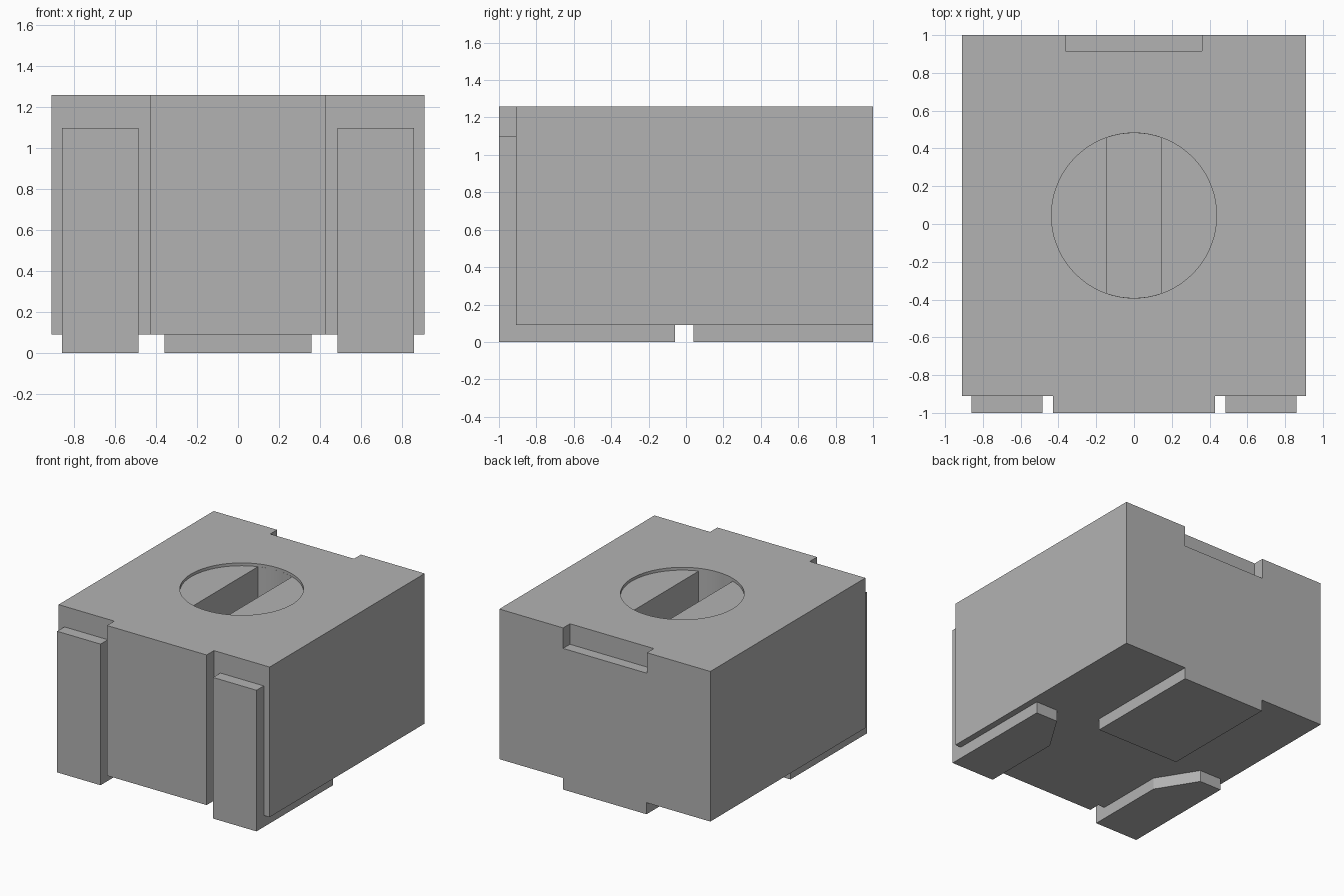
import bpy, math
from mathutils import Vector

if "Cube" in bpy.data.objects:
    bpy.data.objects.remove(bpy.data.objects["Cube"], do_unlink=True)

grey = bpy.data.materials.new("plain_grey")
grey.use_nodes = True
grey.diffuse_color = (0.448, 0.448, 0.448, 1)
grey.node_tree.nodes["Principled BSDF"].inputs["Base Color"].default_value = grey.diffuse_color

BASE, TOP, LEAD_TOP = 0.09, 1.26, 1.10
FRONT, STEP = -1.0, -0.91
CY, R = 0.045, 0.437


def prism(name, outline, low, high, axis="z"):
    """Extrude a counter-clockwise outline along z (xy points) or x (yz points)."""
    def place(p, h):
        return (p[0], p[1], h) if axis == "z" else (h, p[0], p[1])
    n = len(outline)
    verts = [place(p, h) for h in (low, high) for p in outline]
    faces = [tuple(reversed(range(n))), tuple(range(n, 2 * n))]
    faces += [(i, (i + 1) % n, n + (i + 1) % n, n + i) for i in range(n)]
    mesh = bpy.data.meshes.new(name)
    mesh.from_pydata(verts, [], faces)
    mesh.materials.append(grey)
    obj = bpy.data.objects.new(name, mesh)
    bpy.context.collection.objects.link(obj)
    return obj


def rect(x0, x1, y0, y1):
    return [(x0, y0), (x1, y0), (x1, y1), (x0, y1)]


def arc(radius, start, end, steps):
    angles = [start + (end - start) * i / steps for i in range(steps + 1)]
    return [(radius * math.cos(a), CY + radius * math.sin(a)) for a in angles]


def activate(obj):
    bpy.ops.object.select_all(action="DESELECT")
    obj.select_set(True)
    bpy.context.view_layer.objects.active = obj


def cut(obj, cutter):
    cutter.hide_render = True
    mod = obj.modifiers.new("cut", "BOOLEAN")
    mod.operation = "DIFFERENCE"
    mod.solver = "EXACT"
    mod.object = cutter
    activate(obj)
    bpy.ops.object.modifier_apply(modifier=mod.name)
    bpy.data.objects.remove(cutter, do_unlink=True)


# Housing with a raised centre panel on the front
W, P = 0.91, 0.43
housing = prism("housing", [(-W, STEP), (-P, STEP), (-P, FRONT), (P, FRONT),
                            (P, STEP), (W, STEP), (W, 1), (-W, 1)], BASE, TOP)

# Notch in the top edge of the back
cut(housing, prism("notch_cutter", rect(-0.363, 0.36, 0.915, 1.1), LEAD_TOP, 1.4))

# Shallow round dial recess, with a deep slot ending on the same circle
cut(housing, prism("dial_cutter", arc(R, 0, math.tau, 72)[:-1], TOP - 0.022, 1.4))
half = math.asin(0.147 / R)
quarter = math.pi / 2
slot = (arc(R - 0.0005, quarter - half, quarter + half, 8)
        + arc(R - 0.0005, -quarter - half, -quarter + half, 8))
cut(housing, prism("slot_cutter", slot, TOP - 0.42, 1.3))
activate(housing)
bpy.ops.object.shade_smooth_by_angle(angle=math.radians(30))

# Front leads: L-shaped strips with one inner corner of the foot cut off
for side, name in ((1, "left_front_lead"), (-1, "right_front_lead")):
    profile = [(FRONT, 0), (-0.06, 0), (-0.06, BASE), (STEP, BASE),
               (STEP, LEAD_TOP), (FRONT, LEAD_TOP)]
    x0, x1 = sorted((side * 0.485, side * 0.86))
    lead = prism(name, profile, x0, x1, "x")
    a, b = Vector((0.485, -0.36)), Vector((0.672, -0.06))
    d = b - a
    corner = [a - d, b + d, Vector((0.2, b.y + d.y))]
    corner = [(side * p.x, p.y) for p in corner]
    if side < 0:
        corner.reverse()
    cut(lead, prism("corner_cutter", corner, -0.1, BASE + 0.1))

# Wide rear foot, flush with the back
prism("rear_foot", rect(-0.36, 0.36, 0.04, 1), 0, BASE)
